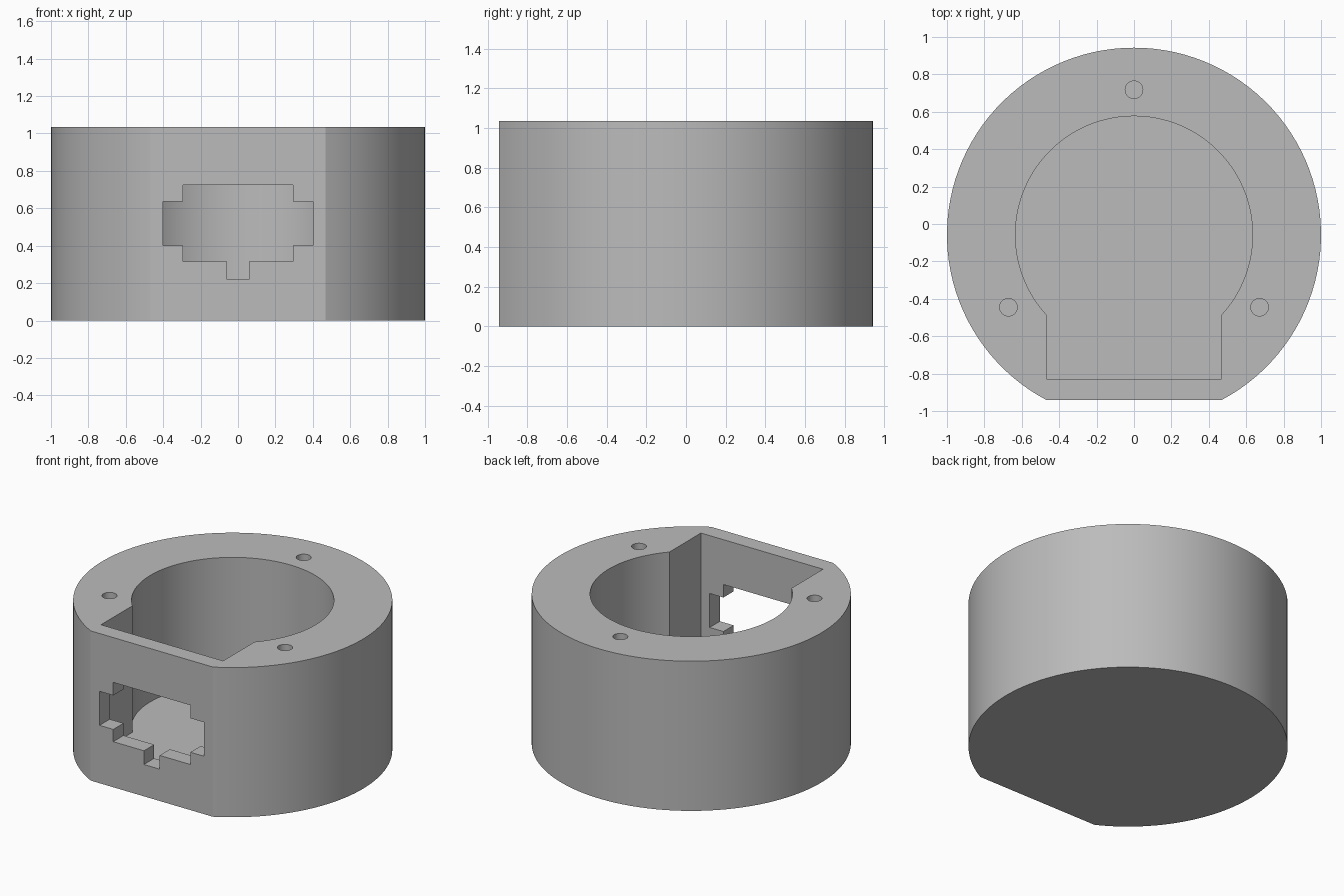
import bpy, bmesh
from math import sin, cos, acos, pi
from mathutils import Matrix, Vector

if "Cube" in bpy.data.objects:
    bpy.data.objects.remove(bpy.data.objects["Cube"])

HEIGHT, CENTRE_Y, FRONT_Y = 1.035, -0.0575, -0.9425
FLOOR_Z, WALL_Y, HALF_FLAT = 0.16, -0.83, 0.467

grey = bpy.data.materials.new("plain_grey")
grey.use_nodes = True
colour = (0.5, 0.5, 0.5, 1)
grey.diffuse_color = colour
grey.node_tree.nodes["Principled BSDF"].inputs["Base Color"].default_value = colour


def prism(name, outline, start, direction):
    """Extrude a closed outline of 3D points along a direction."""
    bm = bmesh.new()
    face = bm.faces.new([bm.verts.new(Vector(p) + Vector(start)) for p in outline])
    top = bmesh.ops.extrude_face_region(bm, geom=[face])["geom"]
    bmesh.ops.translate(bm, vec=direction, verts=[v for v in top if isinstance(v, bmesh.types.BMVert)])
    bmesh.ops.recalc_face_normals(bm, faces=bm.faces)
    mesh = bpy.data.meshes.new(name)
    bm.to_mesh(mesh)
    bm.free()
    mesh.materials.append(grey)
    obj = bpy.data.objects.new(name, mesh)
    bpy.context.collection.objects.link(obj)
    return obj


def arc(radius, half_width, steps=96):
    """Arc round the back, open at the front between +/- half_width."""
    a = -acos(half_width / radius)
    return [(radius * cos(t), CENTRE_Y + radius * sin(t), 0)
            for t in (a + (pi - 2 * a) * i / steps for i in range(steps + 1))]


def cut(target, cutter):
    mod = target.modifiers.new("cut", "BOOLEAN")
    mod.operation, mod.solver, mod.object = "DIFFERENCE", "EXACT", cutter
    cutter.hide_render = True
    bpy.context.view_layer.objects.active = target
    bpy.ops.object.modifier_apply(modifier=mod.name)
    bpy.data.objects.remove(cutter)


# Round housing with a flat front
housing = prism("housing", arc(1, HALF_FLAT), (0, 0, 0), (0, 0, HEIGHT))

# Keyhole-shaped cavity, open at the top
keyhole = arc(0.634, HALF_FLAT) + [(-HALF_FLAT, WALL_Y, 0), (HALF_FLAT, WALL_Y, 0)]
cut(housing, prism("cavity_cutter", keyhole, (0, 0, FLOOR_Z), (0, 0, HEIGHT)))

# Stepped socket opening through the front wall
half = [(0.06, 0.22), (0.06, 0.315), (0.295, 0.315), (0.295, 0.40),
        (0.40, 0.40), (0.40, 0.635), (0.295, 0.635), (0.295, 0.725)]
window = [(x, 0, z) for x, z in half] + [(-x, 0, z) for x, z in reversed(half)]
cut(housing, prism("socket_cutter", window, (0, FRONT_Y - 0.1, 0), (0, 0.3, 0)))

# Three screw holes in the rim
circle = [(0.047 * cos(2 * pi * i / 32), 0.047 * sin(2 * pi * i / 32), 0) for i in range(32)]
for i in range(3):
    spot = Matrix.Rotation(2 * pi * i / 3, 3, "Z") @ Vector((0, 0.775, 0))
    spot += Vector((0, CENTRE_Y, HEIGHT - 0.31))
    cut(housing, prism("screw_hole_cutter", circle, spot, (0, 0, 0.5)))

# Smooth curved walls, crisp edges
bpy.ops.object.select_all(action="DESELECT")
housing.select_set(True)
bpy.context.view_layer.objects.active = housing
bpy.ops.object.shade_smooth_by_angle(angle=pi / 9)
